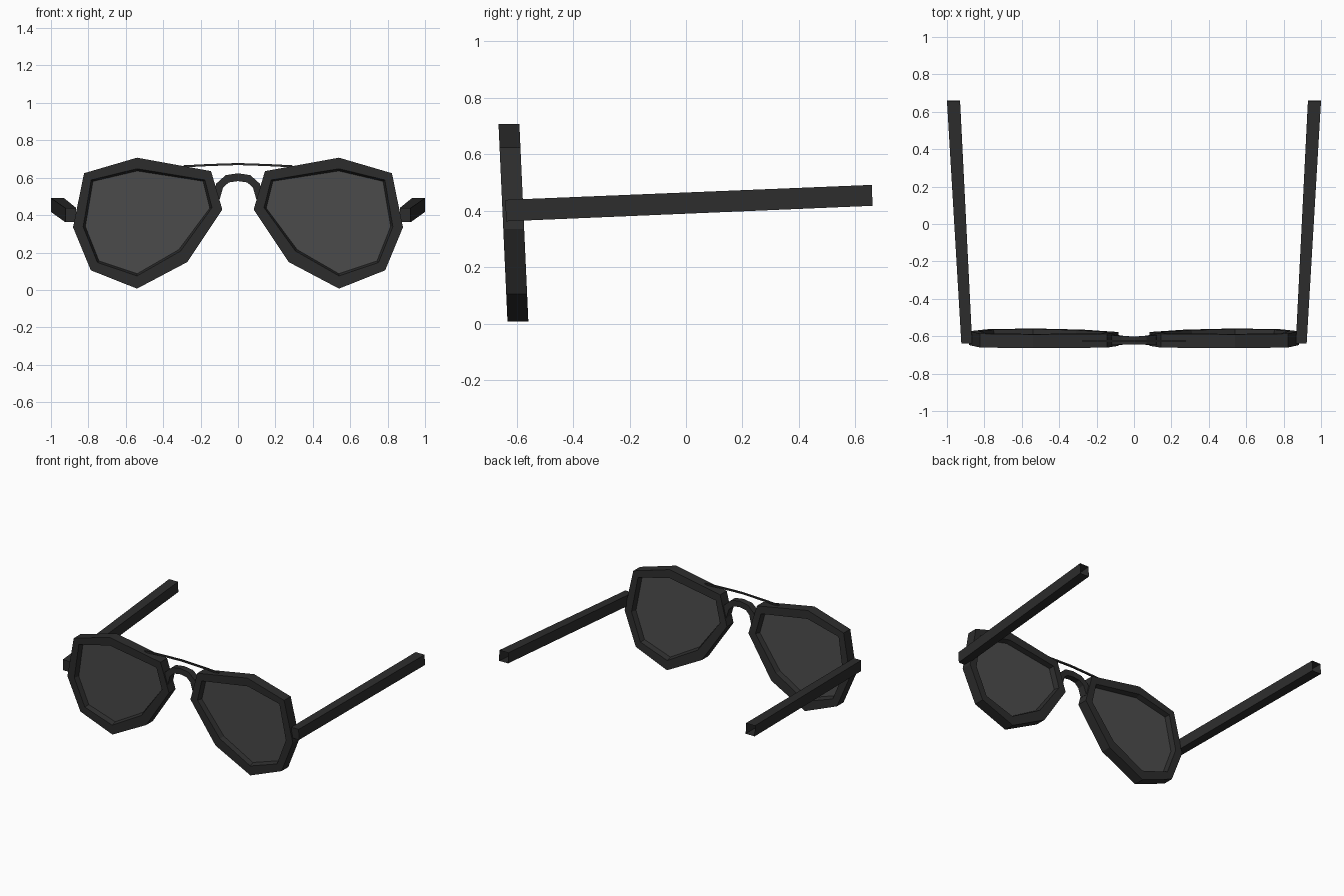
import bpy
from mathutils import Vector

if "Cube" in bpy.data.objects:
    bpy.data.objects.remove(bpy.data.objects["Cube"])


def material(name, v):
    m = bpy.data.materials.new(name)
    m.diffuse_color = (v, v, v, 1)
    m.use_nodes = True
    m.node_tree.nodes["Principled BSDF"].inputs["Base Color"].default_value = m.diffuse_color
    return m


FRAME = material("black frame", 0.026)
LENS = material("dark grey lens", 0.072)


def make(name, verts, faces, mat, side=1):
    # side = -1 mirrors the part across x and flips its faces
    verts = [(x * side, y, z) for x, y, z in verts]
    if side < 0:
        faces = [f[::-1] for f in faces]
    me = bpy.data.meshes.new(name)
    me.from_pydata(verts, [], faces)
    me.materials.append(mat)
    ob = bpy.data.objects.new(name, me)
    bpy.context.collection.objects.link(ob)
    return ob


def tilt(z):
    # middle plane of the front, leaning forward at the top
    return -0.595 - 0.0455 * z


# Rim outlines (x, z), clockwise from the top
OUTER = [(.54, .707), (.823, .624), (.882, .335), (.787, .105),
         (.54, .007), (.271, .149), (.084, .43), (.144, .635)]
INNER = [(.54, .648), (.785, .588), (.828, .338), (.752, .147),
         (.54, .075), (.307, .208), (.139, .44), (.177, .588)]
CENTRE = Vector((.51, .37))


def shrink(outline, d):
    return [tuple(Vector(p) + (CENTRE - Vector(p)).normalized() * d) for p in outline]


SEAT = shrink(INNER, .012)
HALF = .037


def ring(outline, dy):
    return [(x, tilt(z) + dy, z) for x, z in outline]


def rim(side):
    rings = [ring(OUTER, -HALF), ring(INNER, -HALF), ring(SEAT, 0),
             ring(INNER, HALF), ring(OUTER, HALF)]
    n, k = len(OUTER), len(rings)
    verts = [v for r in rings for v in r]
    faces = [(r * n + i, r * n + (i + 1) % n,
              (r + 1) % k * n + (i + 1) % n, (r + 1) % k * n + i)
             for r in range(k) for i in range(n)]
    make("rim", verts, [f[::-1] for f in faces], FRAME, side)


def lens(side):
    n = len(SEAT)
    verts = ring(SEAT, -.004) + ring(SEAT, .004)
    make("lens", verts, [tuple(range(n))[::-1], tuple(range(n, 2 * n))], LENS, side)


def temple(side):
    # square arm, open at the rear tip
    def end(x0, x1, y, z0, z1):
        return [(x0, y + .003, z0), (x1, y + .003, z0), (x1, y, z1), (x0, y, z1)]
    verts = end(.865, .923, -.64, .362, .438) + end(.93, 1.0, .658, .417, .491)
    faces = [(0, 1, 2, 3)] + [(i, i + 4, (i + 1) % 4 + 4, (i + 1) % 4) for i in range(4)]
    make("temple", verts, faces, FRAME, side)


def sweep(name, path, w, depths):
    # rectangular bar along a path in the x-z plane
    verts, faces, n = [], [], len(path)
    for i, (x, z) in enumerate(path):
        a, b = Vector(path[max(i - 1, 0)]), Vector(path[min(i + 1, n - 1)])
        t = (b - a).normalized()
        nx, nz = -t.y * w / 2, t.x * w / 2
        y, d = tilt(z), depths[i] / 2
        verts += [(x - nx, y - d, z - nz), (x - nx, y + d, z - nz),
                  (x + nx, y + d, z + nz), (x + nx, y - d, z + nz)]
    for i in range(n - 1):
        for j in range(4):
            a, b = i * 4 + j, i * 4 + (j + 1) % 4
            faces.append((a, a + 4, b + 4, b))
    e = (n - 1) * 4
    faces += [(0, 1, 2, 3), (e + 3, e + 2, e + 1, e)]
    make(name, verts, [f[::-1] for f in faces], FRAME)


for s in (1, -1):
    rim(s)
    lens(s)
    temple(s)

# Nose bridge arch
half = [(.118, .49), (.098, .558), (.058, .594)]
sweep("nose_bridge", [(-x, z) for x, z in half] + [(0, .603)] + half[::-1], .042,
      [.056, .052, .046, .042, .046, .052, .056])

# Thin brow bar above the bridge
sweep("brow_bar", [(-.29, .661), (-.15, .668), (0, .673), (.15, .668), (.29, .661)],
      .011, [.011] * 5)
